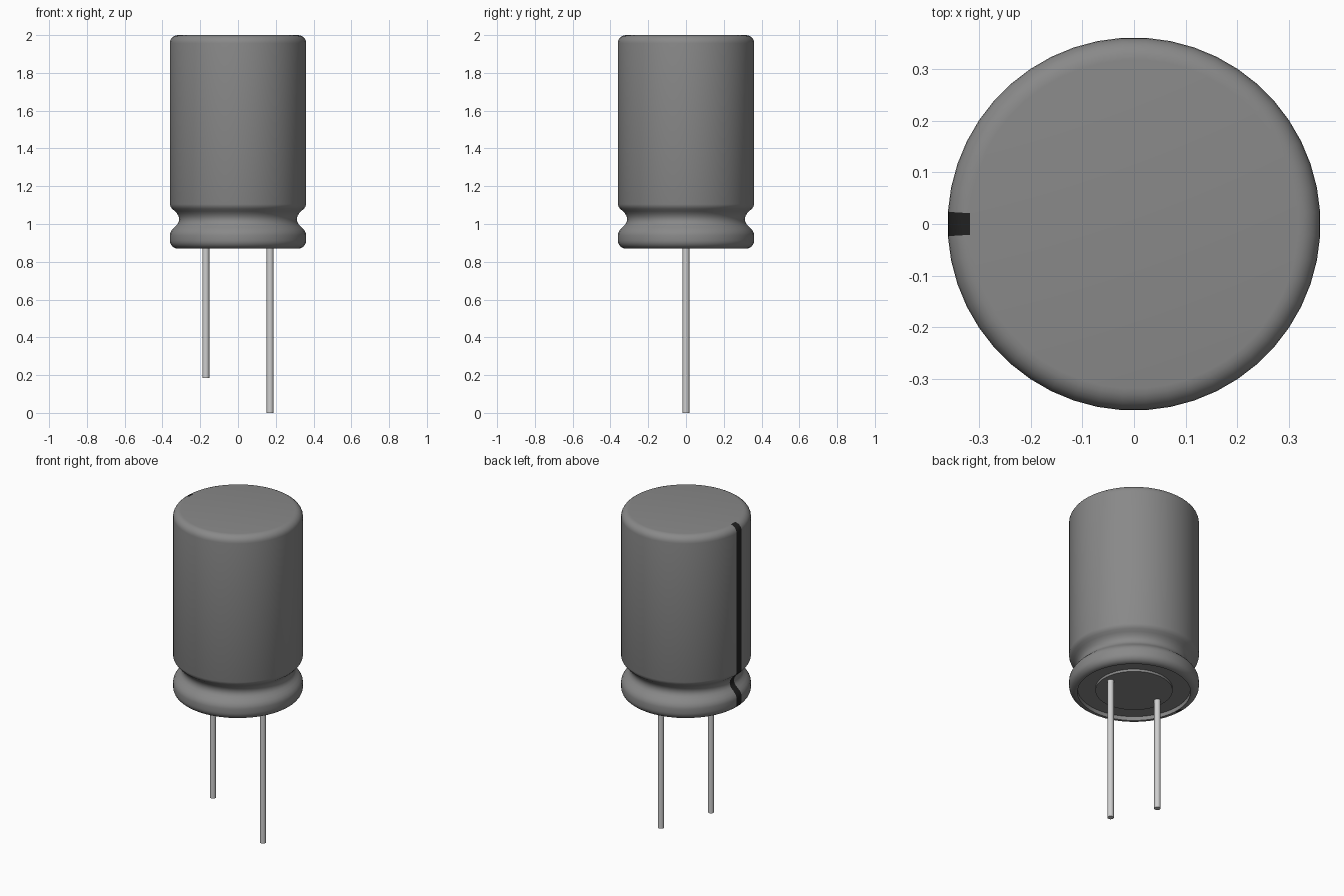
import bpy, bmesh, math
from mathutils import Matrix

cube = bpy.data.objects.get("Cube")
if cube:
    bpy.data.objects.remove(cube, do_unlink=True)


def material(name, rgb, metallic=0.0):
    m = bpy.data.materials.new(name)
    m.use_nodes = True
    m.diffuse_color = (*rgb, 1)
    m.node_tree.nodes["Principled BSDF"].inputs["Base Color"].default_value = (*rgb, 1)
    return m


grey = material("sleeve_grey", (0.25, 0.25, 0.25))
black = material("stripe_black", (0.015, 0.015, 0.015))
silver = material("lead_silver", (0.62, 0.62, 0.62))


def finish(name, bm, mats):
    bmesh.ops.recalc_face_normals(bm, faces=bm.faces)
    mesh = bpy.data.meshes.new(name)
    bm.to_mesh(mesh)
    bm.free()
    for m in mats:
        mesh.materials.append(m)
    ob = bpy.data.objects.new(name, mesh)
    bpy.context.collection.objects.link(ob)
    bpy.ops.object.select_all(action='DESELECT')
    ob.select_set(True)
    bpy.context.view_layer.objects.active = ob
    bpy.ops.object.shade_smooth_by_angle(angle=math.radians(35))
    return ob


def lathe(profile, steps):
    """Revolve (radius, z) points about z, with a face centred on -x."""
    bm = bmesh.new()
    half = math.pi / steps
    pts = [bm.verts.new((r * math.cos(half), r * math.sin(half), z)) for r, z in profile]
    edges = [bm.edges.new(pair) for pair in zip(pts, pts[1:])]
    bmesh.ops.spin(bm, geom=pts + edges, cent=(0, 0, 0), axis=(0, 0, 1),
                   angle=2 * math.pi, steps=steps, use_duplicate=False)
    bmesh.ops.remove_doubles(bm, verts=bm.verts, dist=1e-5)
    return bm


def arc(cr, cz, radius, start, end, n=6):
    """Points of a rounded corner in the (radius, z) plane."""
    angles = [math.radians(start + (end - start) * i / n) for i in range(n + 1)]
    return [(cr + radius * math.cos(a), cz + radius * math.sin(a)) for a in angles]


# Can: rounded top, crimped groove, rounded lip and recessed underside
R, FILLET, BOTTOM, TOP = 0.362, 0.043, 0.87, 2.0
RECESS = 0.025
groove = [(0.362, 1.105), (0.358, 1.092), (0.349, 1.08), (0.335, 1.068), (0.323, 1.055),
          (0.315, 1.04), (0.312, 1.025), (0.315, 1.01), (0.323, 0.997), (0.337, 0.984),
          (0.35, 0.97), (0.359, 0.955), (0.362, 0.94)]
profile = ([(0, TOP)]
           + arc(R - FILLET, TOP - FILLET, FILLET, 90, 0)
           + groove
           + arc(R - FILLET, BOTTOM + FILLET, FILLET, 0, -90)
           + [(0.315, BOTTOM), (0.315, BOTTOM + RECESS), (0, BOTTOM + RECESS)])
bm = lathe(profile, 48)

# Polarity stripe: the one column of outer faces centred on -x
for f in bm.faces:
    c = f.calc_center_median()
    under = c.z < BOTTOM + RECESS + 0.001 and c.x > -0.317
    on_top = c.z > TOP - 0.0005
    if c.x < -0.25 and abs(c.y) < 0.005 and not under and not on_top:
        f.material_index = 1
finish("can_body", bm, [grey, black])

# Raised round seal under the can
boss = [(0, BOTTOM + RECESS + 0.005), (0.215, BOTTOM + RECESS + 0.005),
        (0.215, BOTTOM + 0.01), (0, BOTTOM + 0.01)]
finish("base_seal", lathe(boss, 48), [grey])

# Wire leads: the longer one on +x
for name, x, low in (("long_lead", 0.17, 0.0), ("short_lead", -0.17, 0.185)):
    high = BOTTOM + RECESS
    bm = bmesh.new()
    bmesh.ops.create_cone(bm, cap_ends=True, segments=16, radius1=0.018, radius2=0.018,
                          depth=high - low,
                          matrix=Matrix.Translation((x, 0, (high + low) / 2)))
    finish(name, bm, [silver])
